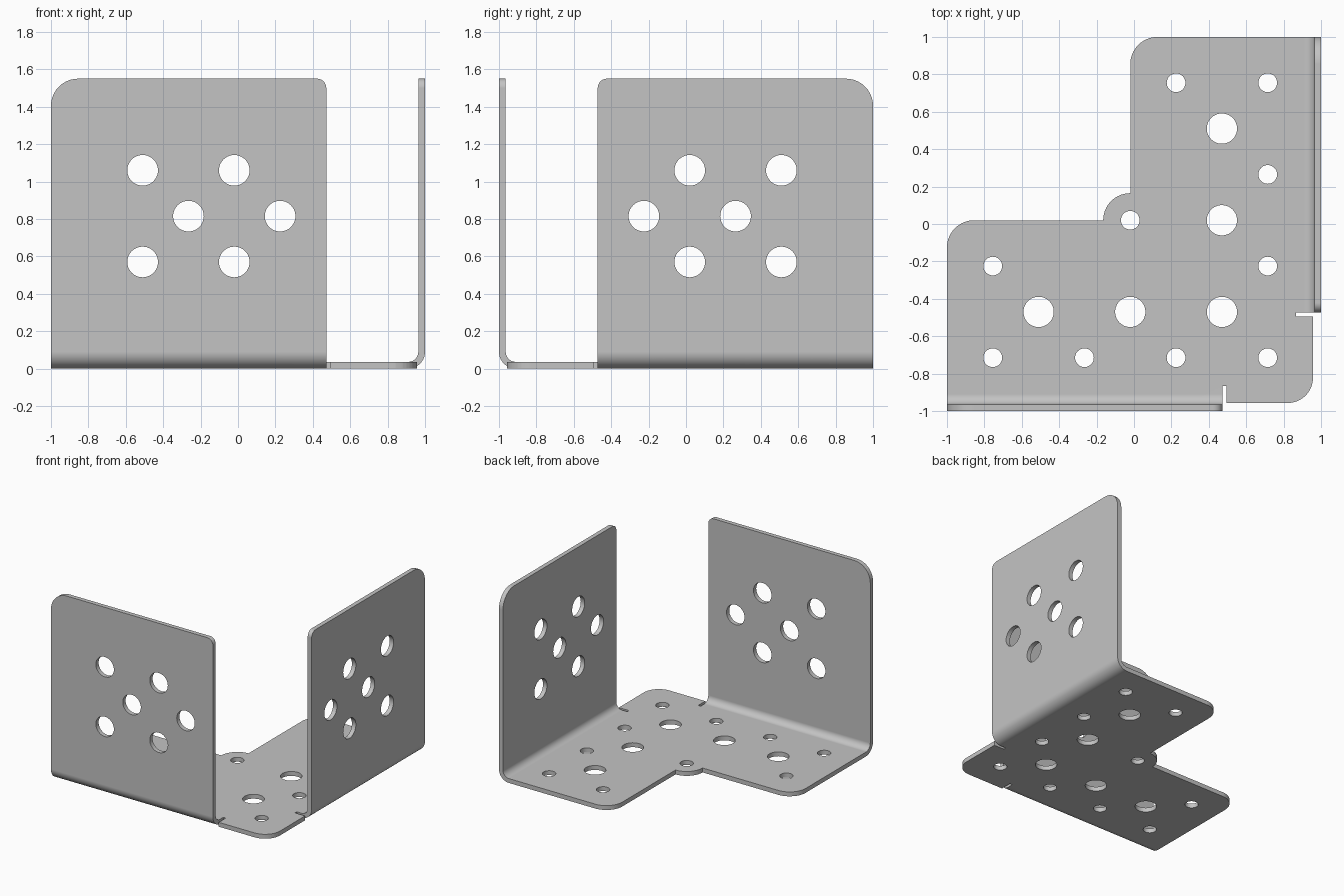
import bpy, bmesh, math
from mathutils import Vector

if "Cube" in bpy.data.objects:
    bpy.data.objects.remove(bpy.data.objects["Cube"], do_unlink=True)

T = 0.036                 # sheet thickness
R = 0.09                  # outer bend radius
LINE = 1 - R              # distance of each bend line from the centre
RM = R - T / 2            # neutral bend radius
ARC = RM * math.pi / 2    # flat length of the bend
HEIGHT = 1.55
STEPS = 10


def flat(h):
    """Flat-pattern y of a point at height h on the front flange."""
    return -(LINE + ARC + h - R)


def mirror(x, y):
    """Reflect across the diagonal that swaps the two flanges."""
    return -y, -x


def rounded(corners, steps=10):
    """Closed outline with every corner (x, y, radius) rounded."""
    pts = []
    for i, (x, y, r) in enumerate(corners):
        p = Vector((x, y))
        a = (Vector(corners[i - 1][:2]) - p).normalized()
        b = (Vector(corners[(i + 1) % len(corners)][:2]) - p).normalized()
        if r == 0:
            new = [p]
        else:   # all corners are square
            c = p + (a + b) * r
            new = [c - b * r * math.cos(t) - a * r * math.sin(t)
                   for t in (math.pi / 2 * k / steps for k in range(steps + 1))]
        pts += [q for q in new if not pts or (q - pts[-1]).length > 1e-4]
    return pts


def circle(x, y, r, n=40):
    return [Vector((x + r * math.cos(2 * math.pi * k / n),
                    y + r * math.sin(2 * math.pi * k / n))) for k in range(n)]


# Flat outline: corner tab, relief slot, front flange, base arm, inner lobe
top = flat(HEIGHT)
half = [(0.495, -0.957, 0), (0.495, -0.865, 0), (0.472, -0.865, 0),
        (0.472, top, 0.05), (-1, top, 0.145), (-1, 0.02, 0.145),
        (-0.165, 0.02, 0)]
other = [(*mirror(x, y), r) for x, y, r in reversed(half)]
loops = [rounded([(0.957, -0.957, 0.135)] + half + [(-0.165, 0.165, 0.145)] + other)]

# Holes on the diagonal, then holes repeated on both sides
loops += [circle(0.47, -0.47, 0.081), circle(0.715, -0.715, 0.05), circle(-0.02, 0.02, 0.05)]
holes = [(-0.02, -0.47, 0.081), (-0.51, -0.47, 0.081)]
holes += [(x, -0.715, 0.05) for x in (0.225, -0.265, -0.755)] + [(-0.755, -0.225, 0.05)]
holes += [(x, flat(z), 0.082) for x, z in ((-0.51, 1.06), (-0.02, 1.06), (-0.265, 0.815),
                                          (0.225, 0.815), (-0.51, 0.57), (-0.02, 0.57))]
for x, y, r in holes:
    loops += [circle(x, y, r), circle(*mirror(x, y), r)]

# Flat sheet from a filled curve
curve = bpy.data.curves.new("sheet_pattern", "CURVE")
curve.dimensions = "2D"
curve.fill_mode = "BOTH"
curve.extrude = T / 2
for pts in loops:
    s = curve.splines.new("POLY")
    s.points.add(len(pts) - 1)
    for sp, p in zip(s.points, pts):
        sp.co = (p.x, p.y, 0, 1)
    s.use_cyclic_u = True
pattern = bpy.data.objects.new("sheet_pattern", curve)
bpy.context.collection.objects.link(pattern)
graph = bpy.context.evaluated_depsgraph_get()
mesh = bpy.data.meshes.new_from_object(pattern.evaluated_get(graph))
mesh.name = "corner_bracket"
bpy.data.objects.remove(pattern, do_unlink=True)
bpy.data.curves.remove(curve)

# Cut bend lines, then fold both flanges up
bm = bmesh.new()
bm.from_mesh(mesh)
bmesh.ops.remove_doubles(bm, verts=bm.verts, dist=1e-5)
for axis in (Vector((0, -1, 0)), Vector((1, 0, 0))):
    for k in range(STEPS + 1):
        bmesh.ops.bisect_plane(bm, geom=bm.verts[:] + bm.edges[:] + bm.faces[:], dist=1e-6,
                               plane_co=axis * (LINE + ARC * k / STEPS), plane_no=axis)


def fold(s, depth):
    """Outward distance and height of a point s past the bend line."""
    a = min(s / RM, math.pi / 2)
    rad = R - depth
    return LINE + rad * math.sin(a), R - rad * math.cos(a) + max(s - ARC, 0)


for v in bm.verts:
    x, y, z = v.co.x, v.co.y, v.co.z + T / 2
    if y < -LINE and x < 0.484:
        out, z = fold(-y - LINE, z)
        y = -out
    elif x > LINE and y > -0.484:
        x, z = fold(x - LINE, z)
    v.co = (x, y, z)
bmesh.ops.recalc_face_normals(bm, faces=bm.faces)
bm.to_mesh(mesh)
bm.free()

# Plain steel colour
steel = bpy.data.materials.new("light_grey_steel")
steel.use_nodes = True
colour = (0.55, 0.55, 0.55, 1)
steel.diffuse_color = colour
steel.node_tree.nodes["Principled BSDF"].inputs["Base Color"].default_value = colour
mesh.materials.clear()
mesh.materials.append(steel)

bracket = bpy.data.objects.new("corner_bracket", mesh)
bpy.context.collection.objects.link(bracket)
bpy.ops.object.select_all(action="DESELECT")
bracket.select_set(True)
bpy.context.view_layer.objects.active = bracket
bpy.ops.object.shade_smooth_by_angle(angle=math.radians(30))
normals = bracket.modifiers.new("flat_plate_normals", "WEIGHTED_NORMAL")
normals.keep_sharp = True
